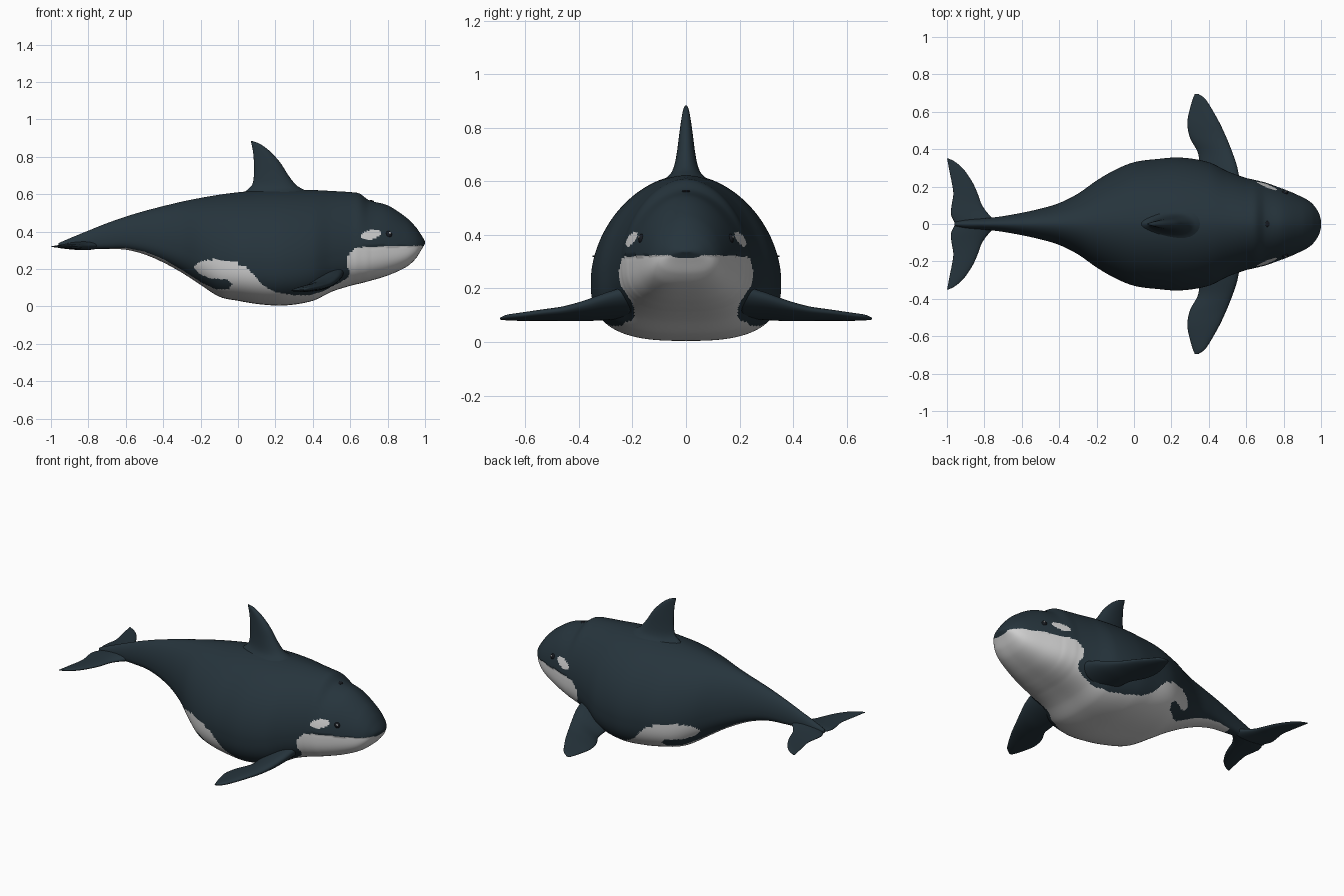
import bpy, bmesh, math
from mathutils import Vector

if "Cube" in bpy.data.objects:
    bpy.data.objects.remove(bpy.data.objects["Cube"])


def material(name, rgb):
    m = bpy.data.materials.new(name)
    m.diffuse_color = (*rgb, 1)
    m.use_nodes = True
    m.node_tree.nodes["Principled BSDF"].inputs["Base Color"].default_value = m.diffuse_color
    return m


DARK = material("dark_slate_skin", (0.019, 0.034, 0.045))
WHITE = material("pale_grey_skin", (0.62, 0.62, 0.62))
BLACK = material("eye_black", (0.008, 0.01, 0.014))


def smooth_at(table, t):
    """Smooth interpolation of table rows, keyed by their first column."""
    n = len(table)
    i = 0
    while i < n - 2 and t > table[i + 1][0]:
        i += 1
    a, b = table[i], table[i + 1]
    p, q = table[max(i - 1, 0)], table[min(i + 2, n - 1)]
    h = b[0] - a[0]
    s = (t - a[0]) / h
    out = []
    for k in range(1, len(a)):
        ma = (b[k] - p[k]) / (b[0] - p[0]) * h
        mb = (q[k] - a[k]) / (q[0] - a[0]) * h
        out.append((2*s**3 - 3*s**2 + 1) * a[k] + (s**3 - 2*s**2 + s) * ma
                   + (3*s**2 - 2*s**3) * b[k] + (s**3 - s**2) * mb)
    return out


def skin(name, rings, mats, rule=None):
    """Join closed rings of points into a capped, smooth object."""
    bm = bmesh.new()
    rows = [[bm.verts.new(p) for p in r] for r in rings]
    n = len(rows[0])
    for a, b in zip(rows, rows[1:]):
        for j in range(n):
            bm.faces.new((a[j], a[(j + 1) % n], b[(j + 1) % n], b[j]))
    bm.faces.new(rows[0])
    bm.faces.new(rows[-1])
    bmesh.ops.recalc_face_normals(bm, faces=bm.faces)
    for f in bm.faces:
        f.smooth = True
        if rule:
            f.material_index = rule(f.calc_center_median())
    me = bpy.data.meshes.new(name)
    bm.to_mesh(me)
    bm.free()
    for m in mats:
        me.materials.append(m)
    ob = bpy.data.objects.new(name, me)
    bpy.context.collection.objects.link(ob)
    return ob


# Body stations: x, top, bottom, half width
BODY = [
    (-0.96, .338, .314, .010), (-0.9, .364, .312, .022), (-0.8, .405, .309, .030),
    (-0.7, .445, .307, .042), (-0.6, .480, .303, .060), (-0.5, .510, .278, .082),
    (-0.4, .536, .235, .112), (-0.3, .560, .180, .162), (-0.2, .580, .115, .232),
    (-0.1, .597, .052, .290), (0, .610, .030, .330), (0.12, .620, .011, .347),
    (0.25, .625, .005, .355), (0.4, .622, .030, .330), (0.5, .617, .078, .282),
    (0.6, .611, .110, .246), (0.65, .603, .122, .236), (0.7, .568, .135, .225),
    (0.8, .540, .165, .188), (0.9, .475, .211, .145), (0.95, .425, .255, .112),
    (0.98, .382, .302, .074), (0.993, .360, .324, .046), (1.0, .345, .335, .016)]
UPPER, LOWER, MIDDLE = 1.85, 2.8, 0.36


def half_width(x, z):
    top, bot, hw = smooth_at(BODY, x)
    zc = bot + MIDDLE * (top - bot)
    t, e = ((z - zc) / (top - zc), UPPER) if z > zc else ((zc - z) / (zc - bot), LOWER)
    return hw * max(0, 1 - t**e) ** (1 / e)


def body_ring(x, n=168):
    top, bot, hw = smooth_at(BODY, x)
    zc = bot + MIDDLE * (top - bot)
    ring = []
    for j in range(n):
        a = 2 * math.pi * j / n
        c, s = math.cos(a), math.sin(a)
        e = 2 / (UPPER if s >= 0 else LOWER)
        z = zc + (top - zc) * s**e if s >= 0 else zc - (zc - bot) * (-s)**e
        y = math.copysign(hw * abs(c)**e, c)
        if x > 0.63 and z < 0.322:      # lower jaw sits inside the lip
            y *= 1 - 0.04 * min(1, (x - 0.63) / 0.08)
        ring.append((x, y, z))
    return ring


# Side outline of the white chin, belly and flank lobe
PATCH = [
    (.985, -.1), (.985, .324), (.9, .324), (.8, .322), (.68, .321), (.62, .307),
    (.585, .265), (.58, .22), (.6, .18), (.585, .15), (.53, .12), (.45, .08),
    (.38, .06), (.3, .06), (.2, .075), (.13, .115), (.08, .175), (.03, .22),
    (-.05, .243), (-.15, .25), (-.21, .238), (-.235, .21), (-.21, .175),
    (-.15, .15), (-.06, .143), (-.03, .12), (-.05, .092), (-.12, .092),
    (-.2, .13), (-.3, .195), (-.4, .253), (-.5, .293), (-.6, .313), (-.69, .312),
    (-.7, -.1)]


def skin_colour(p):
    u, v = p.x - 0.71, p.z - 0.384
    u, v = u + 0.2 * v, v - 0.2 * u     # slightly tilted eye patch
    if (u / 0.055)**2 + (v / 0.026)**2 < 1:
        return 1
    inside = False
    if p.z < 0.33:
        for (x1, z1), (x2, z2) in zip(PATCH, PATCH[1:] + PATCH[:1]):
            if (z1 > p.z) != (z2 > p.z) and p.x < x1 + (p.z - z1) * (x2 - x1) / (z2 - z1):
                inside = not inside
    return int(inside)


xs = [-0.96 + 1.89 * i / 250 for i in range(250)]
xs += [0.93 + 0.07 * math.sin(math.pi / 2 * i / 20) for i in range(21)]
skin("body", [body_ring(x) for x in xs], [DARK, WHITE], skin_colour)


def fin(name, stations, axis, side=1, steps=40, n=28):
    """Blade through stations of lead point, trail point, half thickness."""
    table = [(i, *s) for i, s in enumerate(stations)]
    rings = []
    for k in range(steps + 1):
        v = smooth_at(table, k / steps * (len(table) - 1))
        lead, trail = Vector(v[0:3]), Vector(v[3:6])
        ring = []
        for j in range(n):
            a = 2 * math.pi * j / n
            c, s = math.cos(a), math.sin(a)
            p = (lead + trail) / 2 + (lead - trail) / 2 * c
            p += Vector(axis) * max(v[6], 0.001) * s * (1 + 0.3 * c)
            ring.append((p.x, p.y * side, p.z))
        rings.append(ring)
    skin(name, rings, [DARK])


# Dorsal fin
fin("dorsal_fin", [
    (.40, 0, .60, .00, 0, .58, .10), (.35, 0, .625, .04, 0, .615, .062),
    (.31, 0, .65, .075, 0, .65, .045), (.27, 0, .70, .085, 0, .70, .034),
    (.225, 0, .77, .085, 0, .77, .025), (.17, 0, .83, .08, 0, .83, .017),
    (.12, 0, .867, .072, 0, .868, .010), (.08, 0, .883, .068, 0, .884, .003)], (0, 1, 0))

# Flippers and tail flukes
FLIPPER = [
    (.57, .20, .19, .36, .20, .10, .045), (.553, .30, .165, .35, .30, .09, .035),
    (.527, .38, .14, .342, .38, .085, .027), (.495, .46, .12, .30, .46, .085, .021),
    (.458, .54, .11, .285, .54, .085, .017), (.413, .62, .10, .30, .62, .085, .013),
    (.38, .67, .095, .315, .67, .085, .009), (.345, .695, .088, .325, .695, .085, .003)]
FLUKE = [
    (-.72, 0, .33, -.955, 0, .32, .024), (-.775, .05, .325, -.978, .05, .32, .018),
    (-.812, .10, .322, -.975, .10, .32, .014), (-.835, .16, .32, -.966, .16, .32, .012),
    (-.862, .22, .32, -.974, .22, .32, .010), (-.905, .285, .32, -.987, .285, .32, .008),
    (-.95, .328, .32, -.995, .328, .32, .005), (-.99, .35, .32, -1.0, .35, .32, .002)]
for label, side in (("left", 1), ("right", -1)):
    fin(label + "_flipper", FLIPPER, (0, 0, 1), side)
    fin(label + "_fluke", FLUKE, (0, 0, 1), side)


def ball(name, loc, scale, mat):
    bpy.ops.mesh.primitive_uv_sphere_add(segments=20, ring_count=12, radius=1, location=loc)
    ob = bpy.context.object
    ob.name = name
    ob.scale = scale
    ob.data.materials.append(mat)
    bpy.ops.object.shade_smooth()


# Eyes with a light glint, and the blowhole
eye_y = half_width(0.805, 0.385)
for label, side in (("left", 1), ("right", -1)):
    ball(label + "_eye", (.805, side * (eye_y - .004), .385), (.018, .012, .018), BLACK)
    ball(label + "_eye_glint", (.812, side * (eye_y + .005), .392), (.006, .004, .006), WHITE)
ball("blowhole", (.71, 0, .562), (.016, .016, .006), BLACK)
